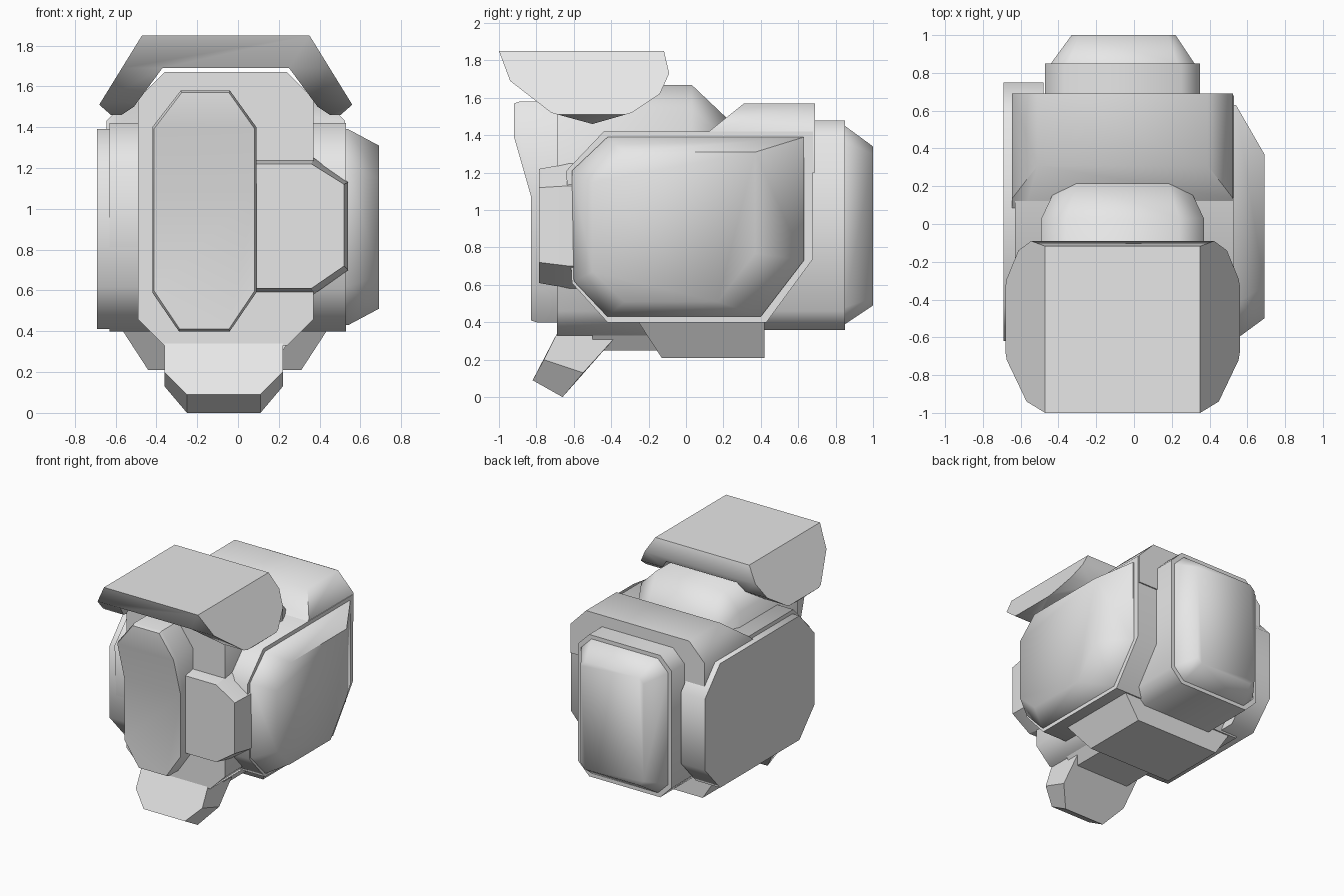
import bpy
import bmesh
import math

cube = bpy.data.objects.get("Cube")
if cube:
    bpy.data.objects.remove(cube, do_unlink=True)

GREY = (0.8, 0.8, 0.8, 1)
grey = bpy.data.materials.new("light_grey")
grey.use_nodes = True
grey.diffuse_color = GREY
bsdf = next(n for n in grey.node_tree.nodes if n.type == "BSDF_PRINCIPLED")
bsdf.inputs["Base Color"].default_value = GREY

MID = -0.06  # centre line of the shell across x


def finish(name, bm, angle):
    bmesh.ops.recalc_face_normals(bm, faces=bm.faces)
    mesh = bpy.data.meshes.new(name)
    bm.to_mesh(mesh)
    bm.free()
    mesh.materials.append(grey)
    obj = bpy.data.objects.new(name, mesh)
    bpy.context.collection.objects.link(obj)
    smooth(obj, angle)
    return obj


def smooth(obj, angle):
    bpy.ops.object.select_all(action="DESELECT")
    obj.select_set(True)
    bpy.context.view_layer.objects.active = obj
    bpy.ops.object.shade_smooth_by_angle(angle=math.radians(angle))


def loft(name, rings, angle=50):
    """Skin matching rings of 3D points and cap both ends."""
    bm = bmesh.new()
    loops = [[bm.verts.new(p) for p in ring] for ring in rings]
    n = len(loops[0])
    for a, b in zip(loops, loops[1:]):
        for i in range(n):
            j = (i + 1) % n
            bm.faces.new((a[i], a[j], b[j], b[i]))
    bm.faces.new(loops[0])
    bm.faces.new(loops[-1])
    return finish(name, bm, angle)


def along_x(x, pts):
    return [(x, a, b) for a, b in pts]


def along_y(y, pts):
    return [(a, y, b) for a, b in pts]


def octagon(a0, a1, b0, b1, ca, cb):
    """Rectangle with cut corners."""
    return [(a0 + ca, b0), (a1 - ca, b0), (a1, b0 + cb), (a1, b1 - cb),
            (a1 - ca, b1), (a0 + ca, b1), (a0, b1 - cb), (a0, b0 + cb)]


def mirrored(half):
    """Complete a symmetric x-z outline given as (offset, z) on one side."""
    return ([(MID + a, b) for a, b in half]
            + [(MID - a, b) for a, b in reversed(half)])


# Central core with a sloping back
core = octagon(-0.49, 0.37, 0.33, 1.67, 0.13, 0.13)
core_end = octagon(-0.4, 0.28, 0.5, 1.49, 0.1, 0.1)
loft("core", [along_y(-0.69, core), along_y(0.03, core), along_y(0.22, core_end)])

# Main body and rear collar
body = [(-0.42, 0.4), (0.43, 0.4), (0.68, 0.74), (0.68, 1.42),
        (-0.44, 1.42), (-0.64, 1.21), (-0.61, 0.61)]
loft("body", [along_x(-0.63, body), along_x(0.53, body)])
collar = mirrored([(0.585, 1.2), (0.585, 1.43), (0.45, 1.57)])
loft("rear_collar", [[(x, 0.31 - 1.25 * (1.57 - z), z) for x, z in collar],
                     along_y(0.69, collar)])

# Left side panel, tapering outward
panel = [(-0.42, 0.43), (0.4, 0.43), (0.63, 0.73), (0.63, 1.39),
         (-0.42, 1.39), (-0.61, 1.21), (-0.6, 0.62)]
panel_face = [(-0.33, 0.51), (0.17, 0.51), (0.37, 0.77), (0.37, 1.31),
              (-0.33, 1.31), (-0.5, 1.15), (-0.5, 0.67)]
loft("left_side_panel", [along_x(0.5, panel), along_x(0.54, panel),
                         along_x(0.69, panel_face)], 60)

# Right side panel, flat
flat = octagon(-0.62, 0.75, 0.41, 1.39, 0.19, 0.21)
loft("right_side_panel", [along_x(-0.69, flat), along_x(-0.48, flat)])

# Rear block and its tapered cap
block = octagon(-0.47, 0.35, 0.36, 1.48, 0.1, 0.1)
loft("rear_block", [along_y(0.4, block), along_y(0.85, block)])
cap = octagon(-0.44, 0.32, 0.39, 1.45, 0.09, 0.09)
cap_end = octagon(-0.33, 0.22, 0.49, 1.34, 0.04, 0.04)
loft("rear_cap", [along_y(0.84, cap), along_y(0.85, cap), along_y(1.0, cap_end)], 60)

# Keel under the body
loft("keel", [
    [(-0.57, -0.26, 0.41), (0.44, -0.26, 0.41), (0.44, 0.42, 0.41), (-0.57, 0.42, 0.41)],
    [(-0.44, -0.13, 0.21), (0.31, -0.13, 0.21), (0.31, 0.42, 0.21), (-0.44, 0.42, 0.21)]], 30)

# Chin plate and the neck behind it; each row is (half width, front, back)
chin = [(0.29, (-0.69, 0.34), (-0.36, 0.34)),
        (0.29, (-0.76, 0.2), (-0.55, 0.13)),
        (0.18, (-0.82, 0.09), (-0.66, 0.0))]


def chin_ring(side):
    right = [(MID - 0.01 - r[0], *r[side]) for r in chin]
    left = [(MID - 0.01 + r[0], *r[side]) for r in reversed(chin)]
    return right + left


loft("chin", [chin_ring(1), chin_ring(2)], 30)
neck = mirrored([(0.36, 0.42), (0.24, 0.25)])
loft("chin_neck", [along_y(-0.5, neck), along_y(-0.1, neck)], 30)

# Tall front plate: the upper part leans forward
tall = [(-0.29, 0.4), (-0.04, 0.4), (0.09, 0.59), (0.09, 1.08), (0.09, 1.4),
        (-0.04, 1.58), (-0.28, 1.58), (-0.42, 1.4), (-0.42, 1.08), (-0.42, 0.59)]


def tall_ring(y, shrink):
    c = (-0.165, 0.99)
    return [(c[0] + (x - c[0]) * (1 - shrink * 2), y - (0.09 if z > 1.3 else 0),
             c[1] + (z - c[1]) * (1 - shrink)) for x, z in tall]


bm = bmesh.new()
back = [bm.verts.new(p) for p in along_y(-0.6, tall)]
edge = [bm.verts.new(p) for p in tall_ring(-0.8, 0)]
face = [bm.verts.new(p) for p in tall_ring(-0.83, 0.018)]
for a, b in ((back, edge), (edge, face)):
    for i in range(len(a)):
        j = (i + 1) % len(a)
        bm.faces.new((a[i], a[j], b[j], b[i]))
bm.faces.new(back)
# Front surface in bands: lower, middle slope, upper
bm.faces.new([face[i] for i in (0, 1, 2, 3, 8, 9)])
bm.faces.new([face[i] for i in (3, 4, 7, 8)])
bm.faces.new([face[i] for i in (4, 5, 6, 7)])
finish("tall_front_plate", bm, 40)

# Small front plate
small = [(0.08, 0.58), (0.37, 0.58), (0.54, 0.7), (0.54, 1.13), (0.37, 1.25), (0.08, 1.25)]
small_face = [(0.08, 0.61), (0.36, 0.61), (0.52, 0.72), (0.52, 1.12), (0.36, 1.22), (0.08, 1.22)]
loft("small_front_plate", [along_y(-0.58, small), along_y(-0.62, small),
                           along_y(-0.785, small_face)], 30)

# Visor: an arched sheet trimmed by a curved side outline
arch = mirrored([(0.31, 1.69), (0.45, 1.5), (0.54, 1.44), (0.62, 1.51), (0.41, 1.85)])
visor = loft("visor", [along_y(-1.05, arch), along_y(0.0, arch)])
trim = [(-1, 1.86), (-1, 1.85), (-0.94, 1.69), (-0.72, 1.52), (-0.5, 1.46), (-0.29, 1.52),
        (-0.14, 1.62), (-0.09, 1.73), (-0.12, 1.86)]
cutter = loft("visor_trim", [along_x(-0.9, trim), along_x(0.9, trim)])
cutter.hide_render = True
mod = visor.modifiers.new("trim", "BOOLEAN")
mod.operation = "INTERSECT"
mod.solver = "EXACT"
mod.object = cutter
bpy.context.view_layer.objects.active = visor
bpy.ops.object.modifier_apply(modifier=mod.name)
bpy.data.objects.remove(cutter, do_unlink=True)
smooth(visor, 59)
